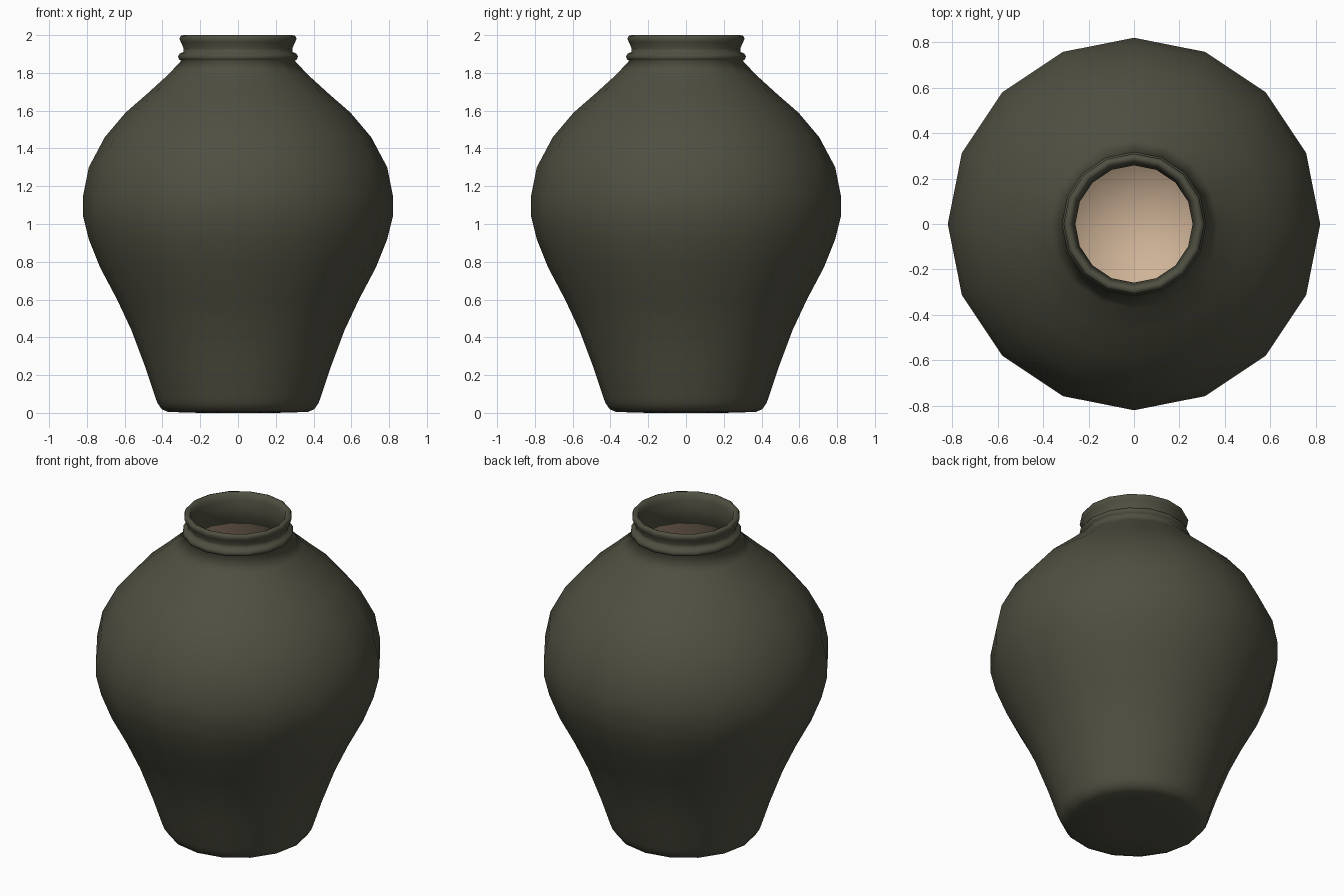
import bpy, bmesh, math

if "Cube" in bpy.data.objects:
    bpy.data.objects.remove(bpy.data.objects["Cube"])

def material(name, rgb):
    m = bpy.data.materials.new(name)
    m.diffuse_color = (*rgb, 1)
    m.use_nodes = True
    m.node_tree.nodes["Principled BSDF"].inputs["Base Color"].default_value = m.diffuse_color
    return m

glaze = material("dark olive glaze", (0.080, 0.078, 0.053))
clay = material("bare beige clay", (0.62, 0.45, 0.31))

def lathe(name, profile, sides, mat, turn=0.0, inward=False, cap=None):
    """Spin (radius, z) points into rings; optionally close one end."""
    bm = bmesh.new()
    rings = []
    for r, z in profile:
        rings.append([bm.verts.new((r * math.cos(turn + 2 * math.pi * i / sides),
                                    r * math.sin(turn + 2 * math.pi * i / sides), z))
                      for i in range(sides)])
    for a, b in zip(rings, rings[1:]):
        for i in range(sides):
            j = (i + 1) % sides
            bm.faces.new((a[i], a[j], b[j], b[i]))
    if cap == "first":
        bm.faces.new(rings[0][::-1])
    elif cap == "last":
        bm.faces.new(rings[-1])
    if inward:
        # the profile is listed bottom-up, so turn the faces to the axis
        bmesh.ops.reverse_faces(bm, faces=bm.faces[:])
    for f in bm.faces:
        f.smooth = True
    me = bpy.data.meshes.new(name)
    bm.to_mesh(me)
    bm.free()
    me.materials.append(mat)
    ob = bpy.data.objects.new(name, me)
    bpy.context.collection.objects.link(ob)
    return ob

# Glazed outside: base, belly, shoulder, neck ring, lip, then down inside the neck
lathe("jar_body", [
    (0.20, 0.0), (0.37, 0.005), (0.405, 0.02), (0.425, 0.05), (0.437, 0.08),
    (0.49, 0.24), (0.565, 0.44), (0.64, 0.60), (0.73, 0.77), (0.79, 0.92),
    (0.82, 1.04), (0.82, 1.15), (0.79, 1.30), (0.705, 1.46), (0.595, 1.59),
    (0.48, 1.69), (0.37, 1.79), (0.30, 1.865),
    (0.312, 1.870), (0.318, 1.888), (0.308, 1.903), (0.290, 1.910),
    (0.288, 1.930), (0.302, 1.962), (0.310, 1.982), (0.303, 1.996), (0.290, 2.0),
    (0.276, 1.993), (0.266, 1.96), (0.258, 1.90), (0.264, 1.85), (0.285, 1.80)],
    16, glaze, cap="first")

# Bare clay inside with a rounded floor
lathe("jar_inside", [
    (0.06, 0.055), (0.20, 0.09), (0.33, 0.19), (0.43, 0.32), (0.52, 0.52), (0.64, 0.77),
    (0.73, 1.0), (0.73, 1.2), (0.64, 1.45), (0.50, 1.61), (0.36, 1.735), (0.285, 1.80)],
    16, clay, inward=True, cap="first")
